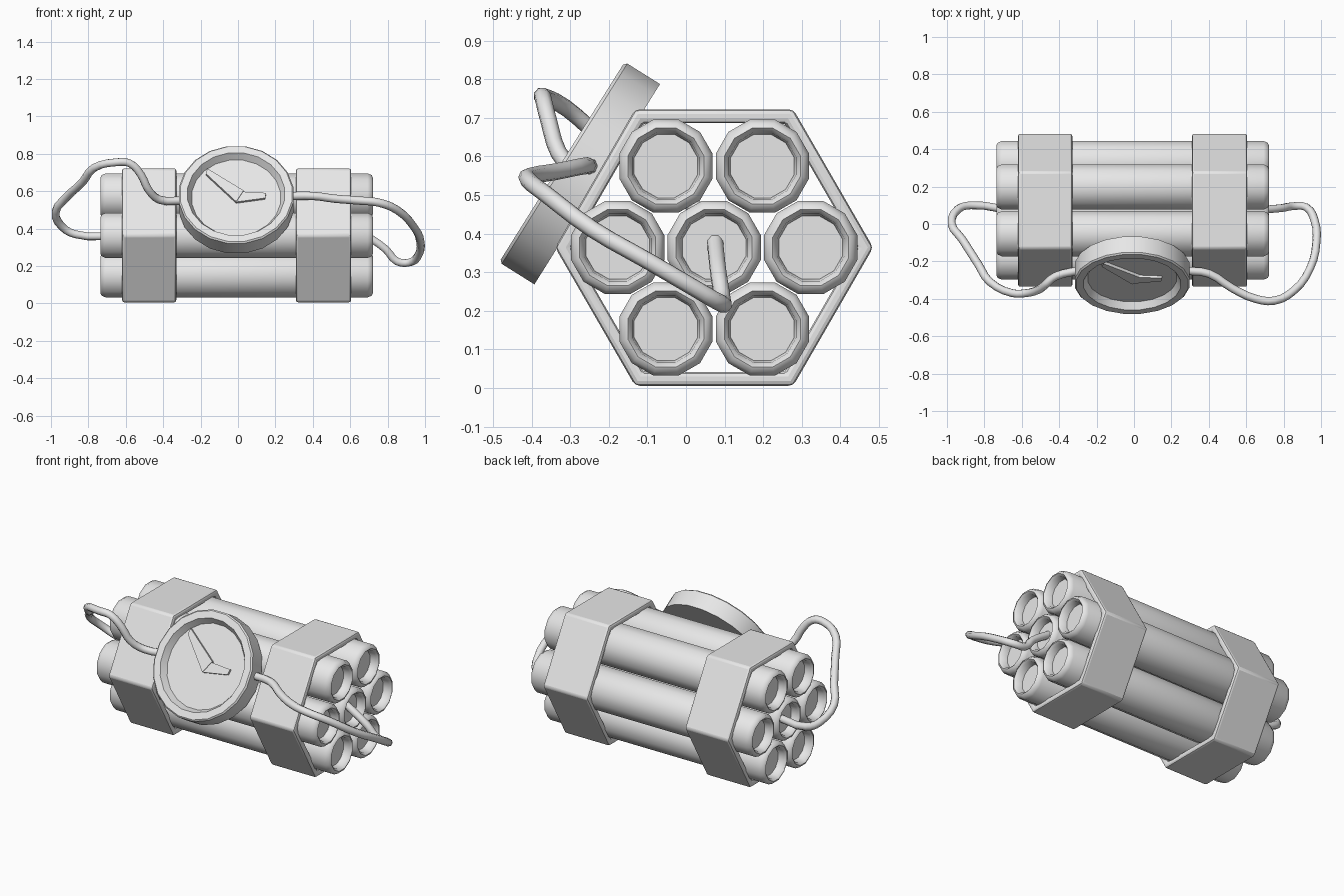
import bpy, bmesh, math
from mathutils import Matrix, Vector

cube = bpy.data.objects.get("Cube")
if cube:
    bpy.data.objects.remove(cube, do_unlink=True)

GREY = (0.8, 0.8, 0.8, 1)
grey = bpy.data.materials.new("plain_grey")
grey.use_nodes = True
grey.diffuse_color = GREY
grey.node_tree.nodes["Principled BSDF"].inputs["Base Color"].default_value = GREY


def select_only(obj):
    bpy.ops.object.select_all(action='DESELECT')
    obj.select_set(True)
    bpy.context.view_layer.objects.active = obj


def smooth(obj, degrees):
    select_only(obj)
    bpy.ops.object.shade_smooth_by_angle(angle=math.radians(degrees))


def finish(bm, name, matrix=None, degrees=35):
    """Turn a bmesh into a shaded object."""
    bmesh.ops.remove_doubles(bm, verts=bm.verts, dist=0.0001)
    bmesh.ops.recalc_face_normals(bm, faces=bm.faces)
    mesh = bpy.data.meshes.new(name)
    bm.to_mesh(mesh)
    bm.free()
    mesh.materials.append(grey)
    obj = bpy.data.objects.new(name, mesh)
    bpy.context.collection.objects.link(obj)
    if matrix:
        obj.matrix_world = matrix
    smooth(obj, degrees)
    return obj


def lathe(name, profile, sides, matrix, degrees=35):
    """Revolve (height, radius) points about the local z axis."""
    bm = bmesh.new()
    turn = Matrix.Rotation(math.pi / sides, 3, 'Z')
    verts = [bm.verts.new(turn @ Vector((r, 0, h))) for h, r in profile]
    edges = [bm.edges.new(pair) for pair in zip(verts, verts[1:])]
    bmesh.ops.spin(bm, geom=verts + edges, cent=(0, 0, 0), axis=(0, 0, 1),
                   angle=2 * math.pi, steps=sides)
    return finish(bm, name, matrix, degrees)


def prism(name, outline, low, high, matrix):
    """Extrude a flat outline along local z."""
    bm = bmesh.new()
    face = bm.faces.new([bm.verts.new((u, v, low)) for u, v in outline])
    new = bmesh.ops.extrude_face_region(bm, geom=[face])["geom"]
    bmesh.ops.translate(bm, vec=(0, 0, high - low),
                        verts=[g for g in new if isinstance(g, bmesh.types.BMVert)])
    return finish(bm, name, matrix)


# Seven sticks in a honeycomb bundle, with recessed ends
MID_Y, MID_Z = 0.073, 0.364
half = [(0.68, 0), (0.68, 0.085), (0.716, 0.09), (0.728, 0.102), (0.722, 0.115), (0.70, 0.125)]
stick_profile = half + [(-h, r) for h, r in reversed(half)]
along_x = Matrix(((0, 0, 1, 0), (1, 0, 0, 0), (0, 1, 0, 0), (0, 0, 0, 1)))
rows = [(0.211, (-0.5, 0.5)), (0, (-1, 0, 1)), (-0.211, (-0.5, 0.5))]
count = 0
for rise, columns in rows:
    for column in columns:
        count += 1
        place = Matrix.Translation((-0.007, MID_Y + column * 0.25, MID_Z + rise))
        lathe(f"stick_{count}", stick_profile, 12, place @ along_x, 50)

# Two hexagonal straps
hexagon = [(0.412, 0), (0.205, 0.358), (-0.205, 0.358),
           (-0.412, 0), (-0.205, -0.358), (0.205, -0.358)]
for name, start, end in (("right_strap", -0.62, -0.33), ("left_strap", 0.31, 0.605)):
    bm = bmesh.new()
    loops = [[bm.verts.new((x, MID_Y + y * s, MID_Z + z * s)) for y, z in hexagon]
             for x, s in ((start, 1), (end, 1), (end, 0.9), (start, 0.9))]
    for k in range(4):
        a, b = loops[k], loops[(k + 1) % 4]
        for i in range(6):
            j = (i + 1) % 6
            bm.faces.new((a[i], a[j], b[j], b[i]))
    strap = finish(bm, name)
    bevel = strap.modifiers.new("rounded_edges", 'BEVEL')
    bevel.width = 0.012
    bevel.segments = 2
    bevel.limit_method = 'ANGLE'
    select_only(strap)
    bpy.ops.object.modifier_apply(modifier=bevel.name)
    smooth(strap, 35)

# Tilted clock with a sunken dial
clock_place = Matrix.Translation((-0.01, -0.23, 0.528)) @ Matrix.Rotation(math.radians(57.9), 4, 'X')
clock_profile = [(0, 0), (0, 0.31), (0.1, 0.31), (0.108, 0.302),
                 (0.108, 0.262), (0.07, 0.24), (0.07, 0)]
lathe("clock_case", clock_profile, 20, clock_place)

# Clock hands
prism("long_hand", [(-0.155, 0.175), (-0.16, 0.14), (0, -0.035), (0.04, 0.035)],
      0.06, 0.088, clock_place)
prism("short_hand", [(0, -0.035), (0.155, -0.01), (0.16, 0.022), (0.035, 0.03)],
      0.06, 0.084, clock_place)

# Wires from the clock to the middle stick
wires = {
    "left_wire": [
        (0.28, -0.25, 0.575), (0.4, -0.265, 0.575), (0.52, -0.34, 0.56), (0.65, -0.4, 0.55),
        (0.75, -0.41, 0.54), (0.85, -0.36, 0.5), (0.94, -0.24, 0.41), (0.975, -0.1, 0.33),
        (0.965, 0.02, 0.26), (0.92, 0.09, 0.22), (0.85, 0.095, 0.225), (0.79, 0.085, 0.29),
        (0.66, 0.075, 0.38)],
    "right_wire": [
        (-0.3, -0.25, 0.55), (-0.42, -0.28, 0.555), (-0.48, -0.33, 0.61), (-0.52, -0.355, 0.69),
        (-0.58, -0.37, 0.75), (-0.65, -0.37, 0.755), (-0.77, -0.31, 0.725), (-0.83, -0.22, 0.65),
        (-0.92, -0.08, 0.565), (-0.975, 0, 0.49), (-0.94, 0.08, 0.41), (-0.87, 0.1, 0.37),
        (-0.67, 0.075, 0.36)],
}
for name, points in wires.items():
    curve = bpy.data.curves.new(name, 'CURVE')
    curve.dimensions = '3D'
    curve.resolution_u = 3
    curve.bevel_depth = 0.022
    curve.bevel_resolution = 2
    curve.use_fill_caps = True
    spline = curve.splines.new('BEZIER')
    spline.bezier_points.add(len(points) - 1)
    for knot, point in zip(spline.bezier_points, points):
        knot.co = point
        knot.handle_left_type = knot.handle_right_type = 'AUTO'
    curve.materials.append(grey)
    wire = bpy.data.objects.new(name, curve)
    bpy.context.collection.objects.link(wire)
    select_only(wire)
    bpy.ops.object.convert(target='MESH')
    smooth(bpy.context.view_layer.objects.active, 60)
